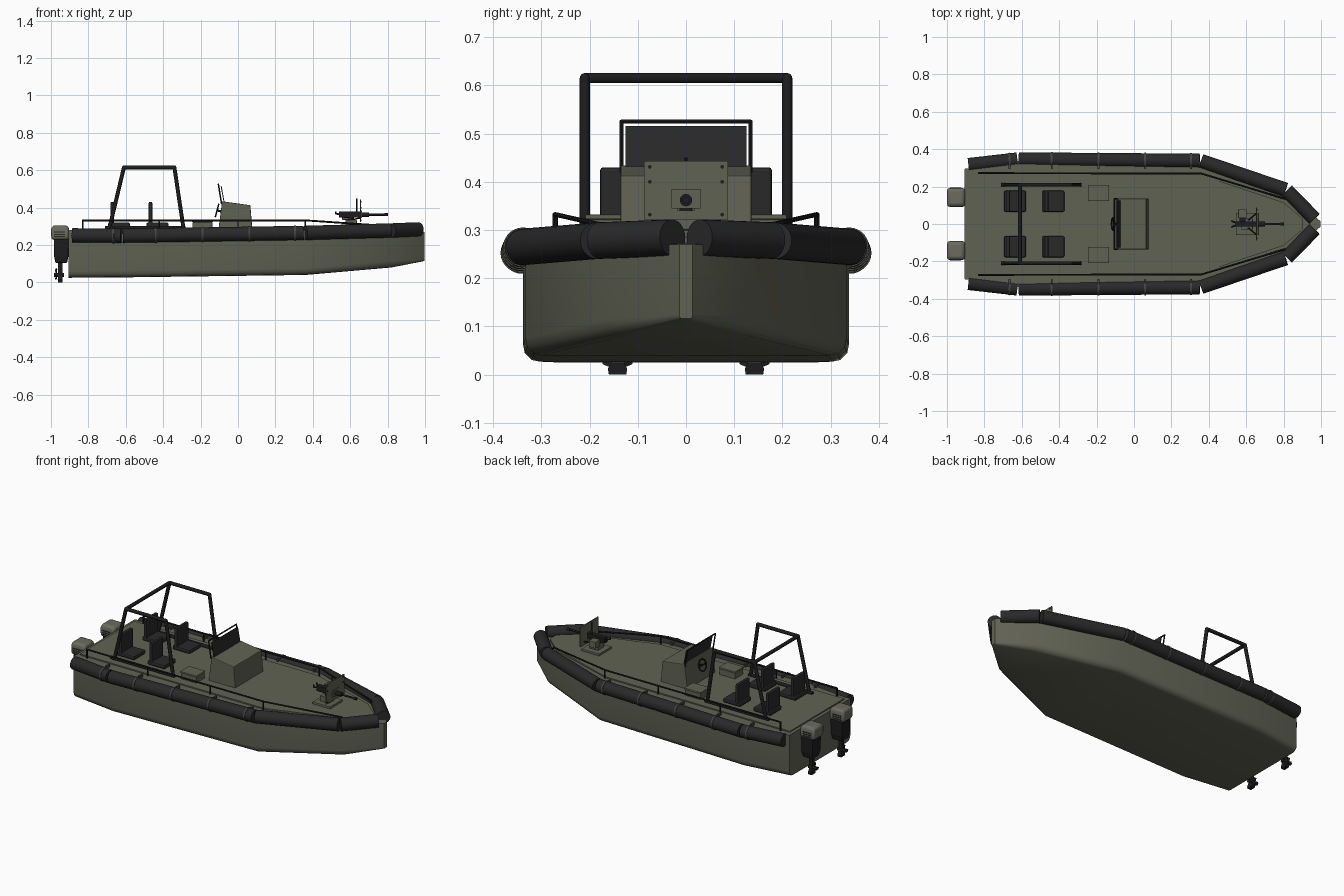
import bpy, bmesh, math
from mathutils import Vector

if "Cube" in bpy.data.objects:
    bpy.data.objects.remove(bpy.data.objects["Cube"])

def mat(name, c):
    m = bpy.data.materials.new(name)
    m.diffuse_color = (*c, 1)
    m.use_nodes = True
    m.node_tree.nodes["Principled BSDF"].inputs["Base Color"].default_value = m.diffuse_color
    return m

OLIVE = mat("olive paint", (0.120, 0.124, 0.088))
COWL = mat("light olive", (0.145, 0.147, 0.112))
TUBE = mat("dark rubber", (0.022, 0.022, 0.023))
BLACK = mat("black metal", (0.012, 0.012, 0.013))
STRAP = mat("strap grey", (0.06, 0.06, 0.052))

def finish(name, bm, m, bevel=0, smooth=False):
    bmesh.ops.recalc_face_normals(bm, faces=bm.faces)
    me = bpy.data.meshes.new(name)
    bm.to_mesh(me)
    bm.free()
    me.materials.append(m)
    ob = bpy.data.objects.new(name, me)
    bpy.context.collection.objects.link(ob)
    if bevel:
        b = ob.modifiers.new("bevel", 'BEVEL')
        b.width, b.segments, b.limit_method = bevel, 2, 'ANGLE'
    if smooth:
        bpy.context.view_layer.objects.active = ob
        ob.select_set(True)
        bpy.ops.object.shade_smooth_by_angle(angle=math.radians(35))
        ob.select_set(False)
    return ob

def loft(name, rings, m, bevel=0, smooth=False):
    bm = bmesh.new()
    vs = [[bm.verts.new(p) for p in r] for r in rings]
    n = len(rings[0])
    for a, b in zip(vs, vs[1:]):
        for i in range(n):
            bm.faces.new((a[i], a[(i + 1) % n], b[(i + 1) % n], b[i]))
    bm.faces.new(vs[0])
    bm.faces.new(vs[-1][::-1])
    return finish(name, bm, m, bevel, smooth)

def box(name, x, y, z, m, bevel=0.003):
    """Box from (min, max) ranges."""
    return loft(name, [[(x[0], y[0], k), (x[1], y[0], k), (x[1], y[1], k), (x[0], y[1], k)] for k in z], m, bevel)

def rods(name, pts, r, m, seg=12, balls=True):
    """Round bars along a path, with ball joints at the corners."""
    bm = bmesh.new()
    pts = [Vector(p) for p in pts]
    for a, b in zip(pts, pts[1:]):
        d = b - a
        M = d.to_track_quat('Z', 'Y').to_matrix().to_4x4()
        M.translation = (a + b) / 2
        bmesh.ops.create_cone(bm, cap_ends=True, segments=seg, radius1=r, radius2=r, depth=d.length, matrix=M)
    if balls:
        for p in pts[1:-1]:
            ret = bmesh.ops.create_uvsphere(bm, u_segments=seg, v_segments=8, radius=r)
            bmesh.ops.translate(bm, verts=ret['verts'], vec=p)
    return finish(name, bm, m, 0, True)

# Hull: (x, half width, bottom z, top z)
rings = []
for x, w, zb, zt in [(-0.905, 0.295, 0.025, 0.28), (-0.62, 0.338, 0.027, 0.28), (0.36, 0.333, 0.04, 0.28),
                     (0.82, 0.165, 0.08, 0.275), (0.985, 0.025, 0.112, 0.27), (0.998, 0.014, 0.116, 0.27)]:
    b = min(0.035, w * 0.5)
    half = [(w, zt), (w, zb + b), (w - 0.1 * b, zb + 0.5 * b), (w - 0.5 * b, zb + 0.1 * b), (w - b, zb)]
    rings.append([(x, y, z) for y, z in half] + [(x, -y, z) for y, z in half[::-1]])
loft("hull", rings, OLIVE, 0, True)

# Raised deck panel
deck = [(-0.885, 0.262), (0.36, 0.262), (0.80, 0.115), (0.9, 0.03)]
outline = deck + [(x, -y) for x, y in deck[::-1]]
loft("deck_panel", [[(x, y, z) for x, y in outline] for z in (0.272, 0.287)], OLIVE)

for s in (-1, 1):
    # Inflatable collar in separate straight sections
    path = [Vector((x, s * y, z)) for x, y, z in [(-0.885, 0.315, 0.252), (-0.62, 0.345, 0.250), (0.355, 0.338, 0.265),
                                                  (0.815, 0.182, 0.278), (0.965, 0.028, 0.284)]]
    for i, (a, b) in enumerate(zip(path, path[1:])):
        d = (b - a).normalized() * 0.004
        rods(f"collar_section_{i}", [a + d * (i > 0), b - d * (i < 3)], 0.038, TUBE, 28)
    # Straps around the collar
    for x in (-0.665, -0.44, -0.19, 0.06, 0.305):
        a, b = (path[0], path[1]) if x < -0.62 else (path[1], path[2])
        c = a.lerp(b, (x - a.x) / (b.x - a.x))
        d = (b - a).normalized() * 0.005
        rods("collar_strap", [c - d, c + d], 0.041, STRAP, 28)
        box("strap_lug", (x - 0.005, x + 0.005), sorted((s * 0.295, s * 0.325)), (0.275, 0.297), STRAP, 0)
    # Side rail and its posts
    rods("side_rail", [(-0.83, s * 0.272, 0.28), (-0.83, s * 0.272, 0.332), (0.36, s * 0.27, 0.332),
                       (0.80, s * 0.137, 0.302), (0.81, s * 0.135, 0.28)], 0.005, BLACK, 8)
    for x in (-0.42, 0.0, 0.36):
        rods("rail_post", [(x, s * 0.27, 0.28), (x, s * 0.27, 0.332)], 0.004, BLACK, 8)
    # Roll frame side with foot rail
    rods("roll_frame_side", [(-0.69, s * 0.21, 0.28), (-0.61, s * 0.21, 0.615), (-0.34, s * 0.21, 0.615),
                             (-0.29, s * 0.21, 0.28)], 0.0105, BLACK)
    rods("roll_frame_foot", [(-0.71, s * 0.21, 0.292), (-0.28, s * 0.21, 0.292)], 0.0105, BLACK)
    # Seats
    for x in (-0.695, -0.49):
        Y = sorted((s * 0.065, s * 0.178))
        box("seat_base", (x + 0.02, x + 0.1), sorted((s * 0.085, s * 0.158)), (0.28, 0.298), BLACK)
        box("seat_cushion", (x, x + 0.118), Y, (0.295, 0.32), TUBE, 0.008)
        lean = [[(x + o + dx, y, z) for dx, y in ((0, Y[0]), (0.02, Y[0]), (0.02, Y[1]), (0, Y[1]))]
                for o, z in ((0.012, 0.31), (0.012, 0.43))]
        loft("seat_back", lean, TUBE, 0.006)
    # Storage box
    Y = sorted((s * 0.125, s * 0.207))
    box("storage_box", (-0.243, -0.137), Y, (0.28, 0.322), OLIVE)
    box("storage_lid", (-0.246, -0.134), (Y[0] - 0.002, Y[1] + 0.002), (0.322, 0.332), OLIVE)
    # Outboard motor
    y = s * 0.142
    loft("motor_cowl", [[(-0.95 + dx * k, y + dy * k, z) for dx, dy in ((-0.049, -0.05), (0.047, -0.05), (0.047, 0.05), (-0.049, 0.05))]
                        for z, k in ((0.228, 0.95), (0.25, 1), (0.285, 1), (0.305, 0.85))], COWL, 0.012, True)
    for k in (0.242, 0.254, 0.266):
        box("cowl_vent", (-0.983, -0.925), (y - 0.052, y + 0.052), (k, k + 0.006), TUBE, 0)
    loft("motor_midsection", [[(-0.945 + dx * k, y + dy * k, z) for dx, dy in ((-0.04, -0.042), (0.04, -0.042), (0.04, 0.042), (-0.04, 0.042))]
                              for z, k in ((0.105, 0.78), (0.14, 0.95), (0.23, 1))], BLACK, 0.005)
    box("motor_bracket", (-0.92, -0.9), (y - 0.035, y + 0.035), (0.14, 0.25), BLACK)
    box("motor_leg", (-0.962, -0.938), (y - 0.011, y + 0.011), (0.03, 0.12), BLACK)
    loft("motor_skeg", [[(-0.962, y - w, z), (-0.938, y - w, z), (-0.938, y + w, z), (-0.962, y + w, z)]
                        for z, w in ((0.0, 0.018), (0.012, 0.02), (0.032, 0.01))], BLACK)
    rods("propeller_hub", [(-0.985, y, 0.04), (-0.93, y, 0.04)], 0.011, BLACK)
    for k in range(3):
        a = math.radians(90 + 120 * k)
        u, v = Vector((0, math.cos(a), math.sin(a))), Vector((0.35, -math.sin(a), math.cos(a)))
        c = Vector((-0.972, y, 0.04))
        t = Vector((0.002, 0, 0))
        blade = [c + u * r + v * w for r, w in ((0.005, -0.005), (0.028, -0.011), (0.036, 0), (0.028, 0.011), (0.005, 0.005))]
        loft("propeller_blade", [[p - t for p in blade], [p + t for p in blade]], BLACK)

rods("roll_frame_crossbar", [(-0.61, -0.21, 0.615), (-0.61, 0.21, 0.615)], 0.0105, BLACK)

# Steering console with windscreen
prof = [(-0.105, 0.28), (0.077, 0.28), (0.066, 0.413), (-0.085, 0.434)]
loft("console", [[(x, y, z) for x, z in prof] for y in (-0.136, 0.136)], OLIVE, 0.004)
loft("windscreen", [[(x, y, z) for x, z in ((-0.076, 0.425), (-0.071, 0.425), (-0.088, 0.516), (-0.093, 0.516))]
                    for y in (-0.126, 0.126)], TUBE)
rods("windscreen_frame", [(-0.088, -0.134, 0.42), (-0.105, -0.134, 0.525), (-0.105, 0.134, 0.525),
                          (-0.088, 0.134, 0.42)], 0.004, BLACK, 8)
# Steering wheel
bpy.ops.mesh.primitive_torus_add(major_radius=0.034, minor_radius=0.004, major_segments=24, minor_segments=8,
                                 location=(-0.112, 0, 0.385), rotation=(0, math.radians(-75), 0))
wheel = bpy.context.object
wheel.name = "steering_wheel"
wheel.data.materials.append(BLACK)
rods("wheel_spoke", [(-0.112, -0.034, 0.385), (-0.112, 0.034, 0.385)], 0.004, BLACK, 8)
rods("wheel_column", [(-0.112, 0, 0.385), (-0.09, 0, 0.38)], 0.006, BLACK, 8)

# Bow mount: base plate, pedestal, shield
box("mount_plate", (0.545, 0.665), (-0.06, 0.06), (0.28, 0.3), OLIVE)
box("mount_pedestal", (0.575, 0.635), (-0.03, 0.03), (0.3, 0.335), OLIVE)
rods("mount_post", [(0.605, 0, 0.33), (0.605, 0, 0.355)], 0.014, BLACK)
for s in (-1, 1):
    box("shield_side", (0.652, 0.658), sorted((s * 0.018, s * 0.087)), (0.322, 0.443), OLIVE, 0)
    for z in (0.332, 0.40, 0.431):
        rods("shield_bolt", [(0.656, s * 0.075, z), (0.661, s * 0.075, z)], 0.004, BLACK, 8)
    rods("shield_brace", [(0.61, s * 0.02, 0.335), (0.653, s * 0.055, 0.345)], 0.004, BLACK, 8)
    rods("gun_grip", [(0.54, s * 0.008, 0.365), (0.524, s * 0.016, 0.367), (0.522, s * 0.016, 0.38)], 0.0045, BLACK, 8)
box("shield_top", (0.652, 0.658), (-0.018, 0.018), (0.385, 0.443), OLIVE, 0)
box("shield_bottom", (0.652, 0.658), (-0.018, 0.018), (0.322, 0.34), OLIVE, 0)
box("shield_collar", (0.657, 0.662), (-0.03, 0.03), (0.345, 0.385), OLIVE, 0)
# Deck gun
box("gun_receiver", (0.54, 0.655), (-0.014, 0.014), (0.346, 0.38), BLACK)
rods("gun_jacket", [(0.64, 0, 0.362), (0.7, 0, 0.362)], 0.013, BLACK)
rods("gun_barrel", [(0.7, 0, 0.362), (0.8, 0, 0.362)], 0.0055, BLACK)
rods("gun_muzzle", [(0.782, 0, 0.362), (0.803, 0, 0.362)], 0.008, BLACK)
rods("gun_sight", [(0.635, 0, 0.375), (0.635, 0, 0.45)], 0.003, BLACK, 8)
box("ammo_box", (0.557, 0.602), (0.032, 0.08), (0.335, 0.375), OLIVE)
box("ammo_tray", (0.565, 0.595), (0.01, 0.05), (0.345, 0.352), BLACK, 0)
